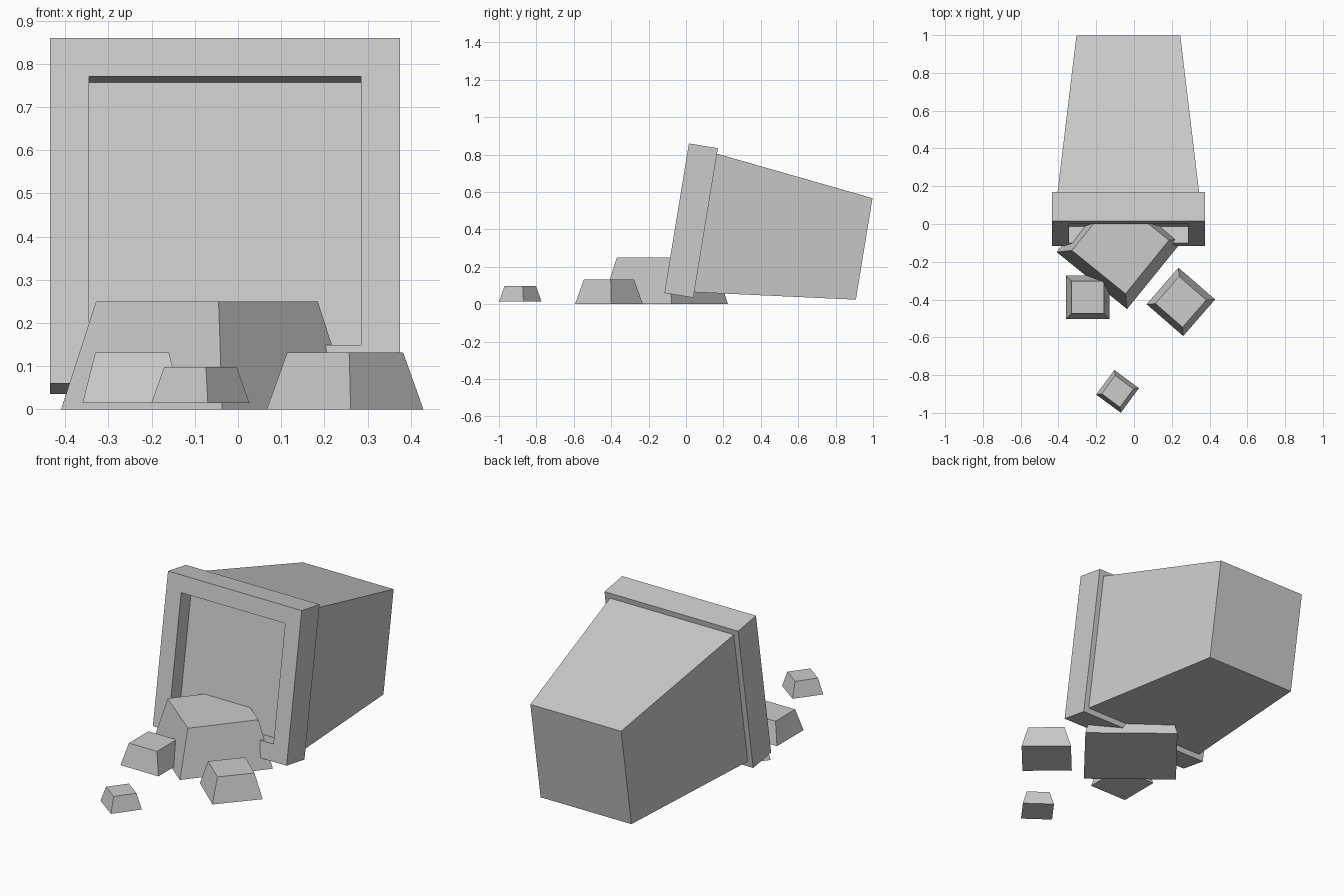
import bpy, bmesh
from math import radians

if "Cube" in bpy.data.objects:
    bpy.data.objects.remove(bpy.data.objects["Cube"])


def finish(name, bm, location, rotation):
    bmesh.ops.recalc_face_normals(bm, faces=bm.faces)
    mesh = bpy.data.meshes.new(name)
    bm.to_mesh(mesh)
    bm.free()
    ob = bpy.data.objects.new(name, mesh)
    ob.location = location
    ob.rotation_euler = rotation
    bpy.context.collection.objects.link(ob)
    return ob


def square_loft(name, rings, location, rotation):
    """Skin square rings (half_size, y) along local y; cap the last ring."""
    bm = bmesh.new()
    loops = [[bm.verts.new((sx * h, y, sz * h))
              for sx, sz in ((-1, -1), (1, -1), (1, 1), (-1, 1))] for h, y in rings]
    for a, b in zip(loops, loops[1:]):
        for i in range(4):
            j = (i + 1) % 4
            bm.faces.new((a[i], a[j], b[j], b[i]))
    bm.faces.new(loops[-1])
    return finish(name, bm, location, rotation)


def clump(name, x, y, z, width, height, angle, taper=0.74):
    """Tapered square block resting at height z."""
    bm = bmesh.new()
    bmesh.ops.create_cube(bm, size=1)
    for v in bm.verts:
        s = width * (taper if v.co.z > 0 else 1)
        v.co = (v.co.x * s, v.co.y * s, (v.co.z + 0.5) * height)
    return finish(name, bm, (x, y, z), (0, 0, radians(angle)))


# Toppled square pot: inner lip, rim and tapering body
mouth = (-0.03, -0.05, 0.46)
tilt = (radians(-9.3), 0, 0)
square_loft("pot", [(0.315, 0.09), (0.315, 0), (0.405, 0), (0.405, 0.157),
                    (0.375, 0.157), (0.275, 1.016)], mouth, tilt)

# Soil surface recessed in the mouth
square_loft("soil", [(0.315, 0.09)], mouth, tilt)

# Spilled soil clumps
clump("large_clump", -0.072, -0.113, 0, 0.48, 0.25, -39, 0.76)
clump("left_clump", -0.245, -0.388, 0.015, 0.23, 0.117, 0)
clump("right_clump", 0.248, -0.412, 0, 0.257, 0.132, -41)
clump("small_clump", -0.087, -0.886, 0.015, 0.162, 0.083, -36.4)
